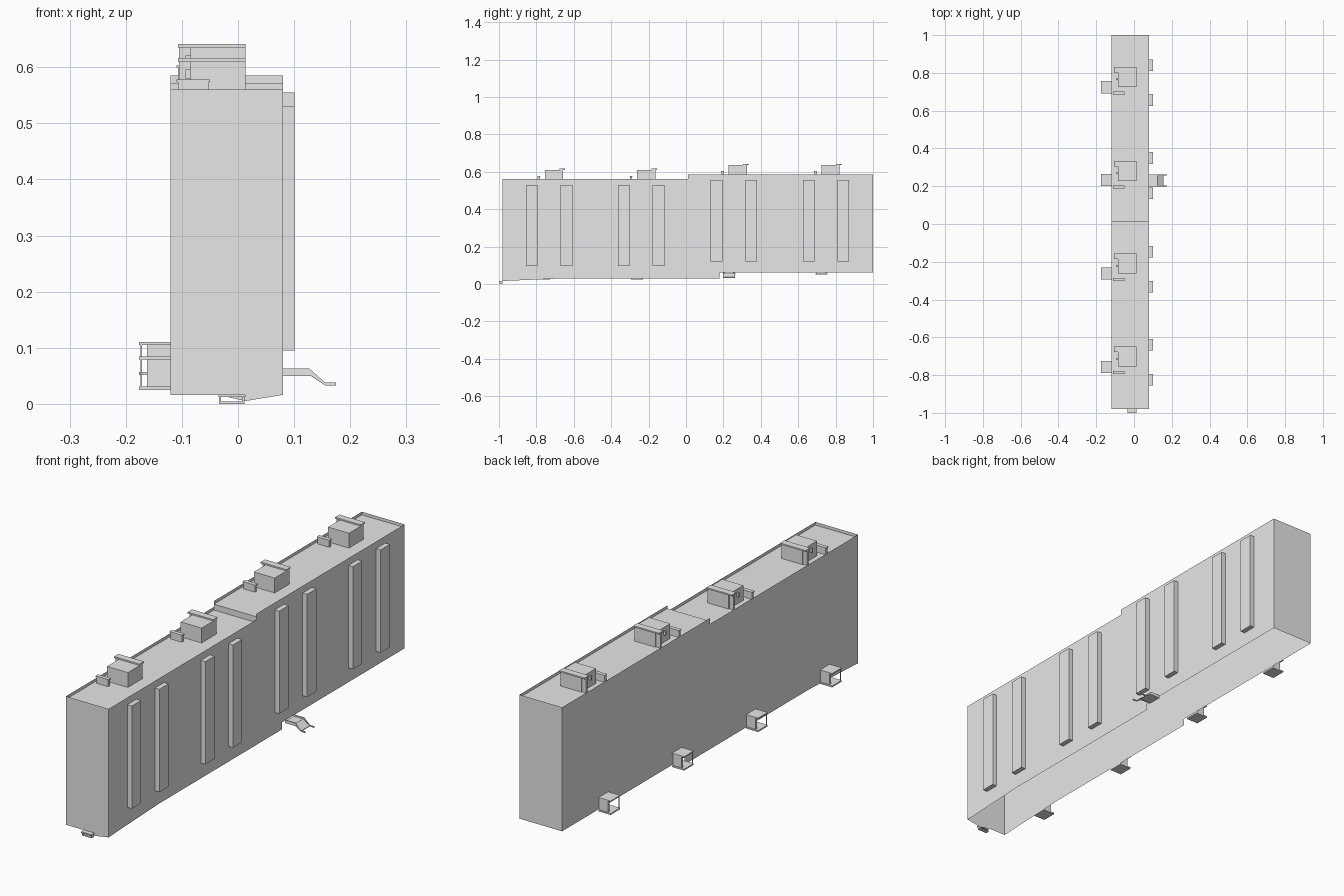
import bpy, bmesh

if "Cube" in bpy.data.objects:
    bpy.data.objects.remove(bpy.data.objects["Cube"])

grey = bpy.data.materials.new("plain_grey")
grey.diffuse_color = (0.8, 0.8, 0.8, 1)
grey.use_nodes = True
grey.node_tree.nodes["Principled BSDF"].inputs["Base Color"].default_value = grey.diffuse_color


def finish(name, bm):
    me = bpy.data.meshes.new(name)
    bm.to_mesh(me)
    bm.free()
    me.materials.append(grey)
    ob = bpy.data.objects.new(name, me)
    bpy.context.collection.objects.link(ob)
    return ob


def face(bm, pts):
    return bm.faces.new([bm.verts.new(p) for p in pts])


def box(name, x0, x1, y0, y1, z0, z1):
    bm = bmesh.new()
    bmesh.ops.create_cube(bm, size=1)
    for v in bm.verts:
        v.co = ((x0 + x1) / 2 + v.co.x * (x1 - x0),
                (y0 + y1) / 2 + v.co.y * (y1 - y0),
                (z0 + z1) / 2 + v.co.z * (z1 - z0))
    return finish(name, bm)


def prism(name, profile, y0, y1):
    """Extrude an x-z profile along y."""
    bm = bmesh.new()
    f = face(bm, [(x, y0, z) for x, z in profile])
    ext = bmesh.ops.extrude_face_region(bm, geom=[f])
    for v in ext["geom"]:
        if isinstance(v, bmesh.types.BMVert):
            v.co.y = y1
    bmesh.ops.recalc_face_normals(bm, faces=bm.faces[:])
    return finish(name, bm)


L, R = -0.12, 0.08      # side walls
F, S, B = -0.98, 0.01, 1.0   # front, roof step, back

# Hollow block: thin walls, sunken roofs, open underside
bm = bmesh.new()
side = [(F, 0.016), (-0.65, 0.03), (0.18, 0.03), (0.18, 0.06), (B, 0.06),
        (B, 0.585), (S, 0.585), (S, 0.56), (F, 0.56)]
face(bm, [(R, y, z) for y, z in side])
face(bm, [(L, y, z) for y, z in reversed(side)])
face(bm, [(L, F, 0.016), (-0.035, F, 0.016), (0.013, F, 0.005), (R, F, 0.016),
          (R, F, 0.56), (L, F, 0.56)])
face(bm, [(R, B, 0.06), (L, B, 0.06), (L, B, 0.585), (R, B, 0.585)])
for y0, y1, z in ((F, S, 0.547), (S, B, 0.572)):
    face(bm, [(L, y0, z), (R, y0, z), (R, y1, z), (L, y1, z)])
face(bm, [(L, S, 0.547), (R, S, 0.547), (R, S, 0.572), (L, S, 0.572)])
bmesh.ops.remove_doubles(bm, verts=bm.verts[:], dist=1e-5)
finish("building_shell", bm)

# Projecting bays on the right wall
for y in (-0.855, -0.67, -0.363, -0.178, 0.132, 0.318, 0.625, 0.81):
    up = 0.025 if y > 0 else 0
    box("wall_bay", R, 0.101, y, y + 0.062, 0.095 + up, 0.53 + up)

# Entrance porches on the left wall (y is the porch front edge)
for y in (-0.79, -0.295, 0.20, 0.692):
    up = 0.026 if y > 0 else 0
    y1 = y + 0.064
    box("porch_floor", -0.176, L, y, y1, 0.025 + up, 0.031 + up)
    box("porch_roof", -0.176, L, y, y1, 0.079 + up, 0.084 + up)
    box("porch_wall", -0.162, L, y1 - 0.012, y1 - 0.004, 0.031 + up, 0.079 + up)
    box("porch_post", -0.174, -0.171, y + 0.002, y + 0.005, 0.031 + up, 0.079 + up)

# Stairwell huts on the roof (y is the hut front edge)
for y in (-0.755, -0.262, 0.227, 0.724):
    up = 0.025 if y > 0 else 0
    z = 0.547 + up
    box("roof_hut", -0.085, 0.013, y, y + 0.098, z, 0.61 + up)
    box("hut_screen_wall", -0.105, -0.085, y + 0.086, y + 0.094, z, 0.61 + up)
    box("hut_canopy", -0.107, 0.013, y + 0.078, y + 0.107, 0.61 + up, 0.616 + up)
    box("hut_lamp", -0.094, -0.085, y + 0.038, y + 0.046, 0.579 + up, 0.596 + up)
    # low vent beside each hut
    box("roof_vent", -0.107, -0.053, y - 0.038, y - 0.026, z, 0.574 + up)
    box("vent_cap", -0.11, -0.05, y - 0.04, y - 0.023, 0.574 + up, 0.578 + up)

# Ramp on the right wall: sloped deck between two thin kerbs
deck = [(R, 0.057), (0.125, 0.057), (0.155, 0.036), (0.155, 0.033),
        (0.128, 0.051), (R, 0.051)]
kerb = [(R, 0.063), (0.127, 0.063), (0.155, 0.038), (0.175, 0.038),
        (0.175, 0.033), (0.155, 0.033), (0.13, 0.05), (R, 0.05)]
prism("ramp_deck", deck, 0.203, 0.257)
for y in (0.199, 0.257):
    prism("ramp_kerb", kerb, y, y + 0.004)

# Small step and hood at the front end
box("front_hood", -0.035, 0.013, -1.0, F, 0.012, 0.017)
box("front_step", -0.030, 0.008, -0.996, F, 0.0, 0.004)
for x in (-0.034, 0.008):
    box("front_side_wall", x, x + 0.004, -0.996, F, 0.0, 0.012)
